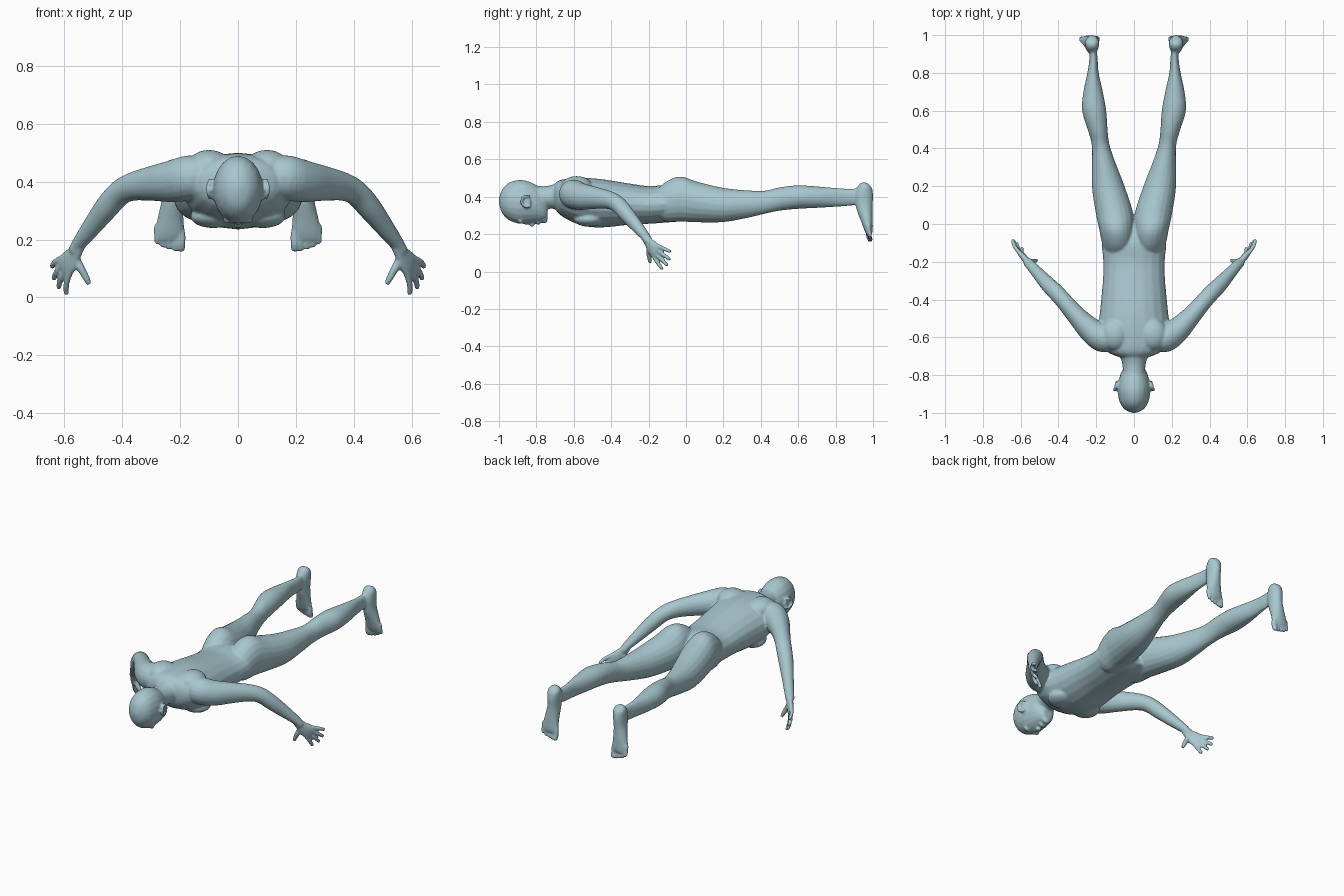
import bpy, bmesh, math
from mathutils import Vector, Matrix

cube = bpy.data.objects.get("Cube")
if cube:
    bpy.data.objects.remove(cube)

skin = bpy.data.materials.new("pale blue grey")
skin.use_nodes = True
skin.diffuse_color = (.39, .57, .62, 1)
skin.node_tree.nodes["Principled BSDF"].inputs["Base Color"].default_value = skin.diffuse_color

SIDES, STEPS = 20, 4
bm = bmesh.new()


def spline(rows):
    """Interpolate rows of numbers with a smooth curve."""
    smooth = []
    for index, (start, end) in enumerate(zip(rows, rows[1:])):
        before = rows[max(index - 1, 0)]
        after = rows[min(index + 2, len(rows) - 1)]
        for step in range(STEPS):
            t = step / STEPS
            ease = t * t * (3 - 2 * t)
            leave, arrive = t * (1 - t) ** 2 / 2, t * t * (t - 1) / 2
            smooth.append([b + (c - b) * ease + (c - a) * leave + (d - b) * arrive
                           for a, b, c, d in zip(before, start, end, after)])
    return smooth + [list(rows[-1])]


def tube(rows, side=(1, 0, 0), axis=None, flip=1):
    """Loft ellipses along rows of x, y, z, half width, half depth."""
    rows = spline(rows)
    centres = [Vector(row[:3]) for row in rows]
    last = len(rows) - 1
    rings = []
    for index, (centre, row) in enumerate(zip(centres, rows)):
        along = centres[min(index + 1, last)] - centres[max(index - 1, 0)]
        along = Vector(axis or along).normalized()
        across = Vector(side)
        across = (across - along * across.dot(along)).normalized()
        width, depth = across * max(row[3], .002), along.cross(across) * max(row[4], .002)
        ring = []
        for corner in range(SIDES):
            angle = math.tau * corner / SIDES
            point = centre + width * math.cos(angle) + depth * math.sin(angle)
            ring.append(bm.verts.new((point.x * flip, point.y, point.z)))
        rings.append(ring)
    for near, far in zip(rings, rings[1:]):
        for corner in range(SIDES):
            following = (corner + 1) % SIDES
            bm.faces.new((near[corner], near[following], far[following], far[corner]))
    bm.faces.new(rings[0])
    bm.faces.new(rings[-1])


def long_loft(rows, flip=1):
    """Loft along y from rows of y, inner x, outer x, low z, high z."""
    tube([((inner + outer) / 2, y, (low + high) / 2, (outer - inner) / 2, (high - low) / 2)
          for y, inner, outer, low, high in rows], axis=(0, 1, 0), flip=flip)


def centred_loft(rows):
    """Loft along y from rows of y, half width, low z, high z."""
    long_loft([(y, -half, half, low, high) for y, half, low, high in rows])


def finger(points, thickness, side=(1, 0, 0), flip=1):
    """Build a round digit that tapers towards its tip."""
    tapers = (1, 1, .9, .6)
    tube([(*point, thickness * taper, thickness * taper)
          for point, taper in zip(points, tapers)], side=side, flip=flip)


def blob(centre, radii, flip=1):
    place = Matrix.Translation((centre[0] * flip, centre[1], centre[2]))
    bmesh.ops.create_uvsphere(bm, u_segments=SIDES, v_segments=12, radius=1,
                              matrix=place @ Matrix.Diagonal((*radii, 1)))


# Torso
centred_loft([(-.71, .06, .35, .46), (-.67, .15, .3, .49), (-.57, .19, .25, .5),
              (-.46, .18, .235, .495), (-.3, .165, .25, .47), (-.2, .163, .255, .457),
              (-.1, .17, .262, .46), (-.02, .15, .27, .43), (.04, .08, .29, .38)])

# Neck
centred_loft([(-.82, .06, .33, .46), (-.76, .06, .335, .456), (-.71, .07, .335, .465),
              (-.64, .1, .33, .49)])

# Head
centred_loft([(-1, .01, .365, .39), (-.985, .045, .315, .435), (-.95, .073, .277, .473),
              (-.9, .085, .257, .489), (-.85, .085, .256, .484), (-.79, .07, .263, .455),
              (-.755, .05, .27, .4), (-.74, .03, .285, .35)])

# Nose, lips and chin
blob((0, -.845, .26), (.01, .03, .01))
blob((0, -.823, .251), (.016, .014, .012))
blob((0, -.79, .263), (.024, .014, .013))
blob((0, -.757, .277), (.026, .017, .02))

for flip in (1, -1):
    # Ear: a curled rim around a flat inner disc
    rim = []
    for step in range(6):
        turn = math.radians(50 * step - 40)
        rim.append((.095 + .008 * math.sin(turn), -.85 - .03 * math.sin(turn),
                    .375 - .03 * math.cos(turn), .008, .007))
    tube(rim, flip=flip)
    blob((.087, -.85, .375), (.008, .022, .025), flip)

    # Brow
    blob((.028, -.885, .268), (.026, .011, .013), flip)

    # Shoulder blade and chest muscle
    blob((.1, -.585, .455), (.075, .085, .055), flip)
    blob((.085, -.52, .28), (.08, .08, .04), flip)

    # Buttock and leg
    long_loft([(-.17, .03, .14, .3, .42), (-.11, .005, .167, .267, .478),
               (-.03, .002, .184, .267, .508), (.06, .005, .203, .263, .48),
               (.2, .05, .223, .264, .447), (.33, .1, .222, .287, .434),
               (.42, .13, .224, .308, .432), (.5, .14, .245, .325, .45),
               (.6, .147, .275, .335, .461), (.7, .165, .268, .34, .455),
               (.8, .187, .247, .346, .447), (.88, .193, .236, .352, .443),
               (.95, .2, .24, .365, .45)], flip)

    # Foot from heel to ball
    tube([(.222, .967, .472, .015, .015), (.222, .96, .455, .035, .036),
          (.222, .951, .41, .037, .05), (.225, .953, .35, .036, .045),
          (.232, .966, .28, .044, .033), (.236, .976, .225, .052, .023),
          (.236, .98, .2, .047, .015)], flip=flip)

    # Toes, the inner one largest
    for toe in range(5):
        base = Vector((.196 + .021 * toe, .975, .225 + .0016 * toe ** 2))
        steps = ((0, 0), (.003, .035), (.009, .055), (.01, .067))
        finger([base + Vector((0, back, -drop)) for back, drop in steps],
               .011 if toe else .015, flip=flip)

    # Arm from shoulder to wrist
    tube([(.09, -.615, .42, .05, .06), (.16, -.605, .415, .075, .077),
          (.225, -.565, .402, .067, .073), (.3, -.49, .394, .052, .06),
          (.365, -.415, .383, .045, .049), (.41, -.365, .36, .044, .044),
          (.455, -.32, .31, .041, .042), (.505, -.265, .245, .033, .034),
          (.55, -.215, .185, .027, .024), (.565, -.2, .16, .026, .02)],
         side=(1, -1, 0), flip=flip)

    # Palm
    spread = Vector((-.42, -.38, -.8))
    tube([(.55, -.215, .18, .024, .02), (.567, -.196, .15, .031, .018),
          (.587, -.172, .12, .042, .017), (.603, -.152, .1, .04, .013)],
         side=spread, flip=flip)

    # Four fingers fanned from the palm, the middle two longest
    little_tip, index_tip = Vector((.645, -.082, .105)), Vector((.595, -.125, .01))
    reach = Vector((.012, .014, -.012))
    for digit in range(4):
        fan = digit / 3
        root = Vector((.592, -.168, .115)) + spread * (fan - .5) * .06
        tip = little_tip.lerp(index_tip, fan) + reach * math.sin(math.pi * fan)
        bend = Vector((.005, -.003, .002))
        finger([root, root.lerp(tip, .55) + bend, root.lerp(tip, .93), tip],
               .011, side=spread, flip=flip)

    # Thumb
    finger([(.565, -.195, .145), (.545, -.198, .105), (.526, -.195, .07), (.514, -.192, .045)],
           .014, side=(0, 1, 0), flip=flip)

bmesh.ops.recalc_face_normals(bm, faces=bm.faces)
mesh = bpy.data.meshes.new("body")
bm.to_mesh(mesh)
bm.free()
mesh.materials.append(skin)
body = bpy.data.objects.new("body", mesh)
bpy.context.collection.objects.link(body)

# Fuse the parts into one continuous smooth skin
fuse = body.modifiers.new("fuse", "REMESH")
fuse.mode = "VOXEL"
fuse.voxel_size = .006
fuse.use_smooth_shade = True
soften = body.modifiers.new("soften", "SMOOTH")
soften.factor = .5
soften.iterations = 5
